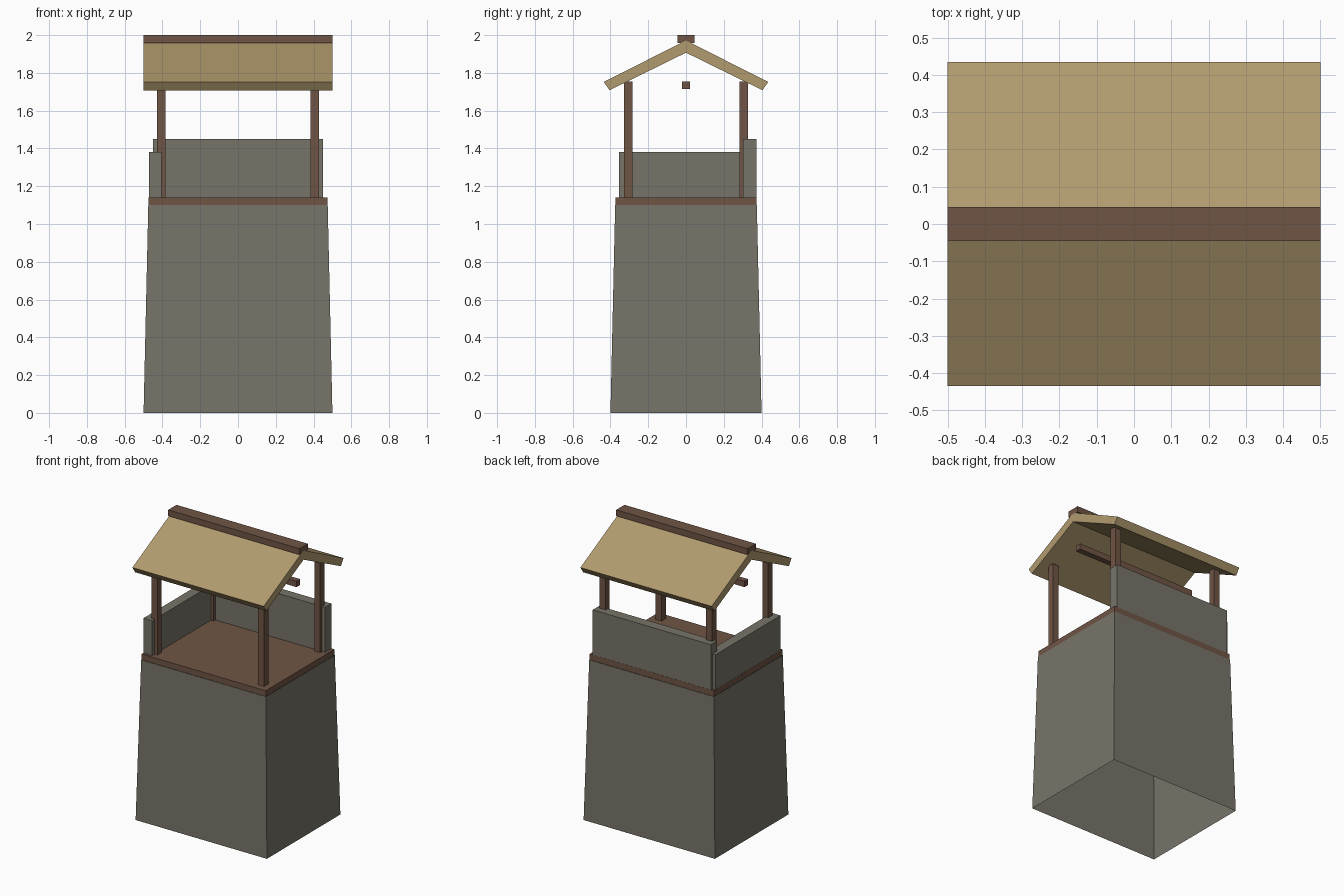
import bpy
import bmesh
from mathutils import Vector

cube = bpy.data.objects.get("Cube")
if cube:
    bpy.data.objects.remove(cube, do_unlink=True)


def make_material(name, rgb):
    mat = bpy.data.materials.new(name)
    mat.use_nodes = True
    mat.diffuse_color = (*rgb, 1)
    mat.node_tree.nodes["Principled BSDF"].inputs["Base Color"].default_value = (*rgb, 1)
    return mat


stone = make_material("grey_stone", (0.185, 0.175, 0.14))
wood = make_material("brown_wood", (0.16, 0.09, 0.06))
thatch = make_material("tan_thatch", (0.44, 0.325, 0.156))


def add_object(name, bm, mat):
    mesh = bpy.data.meshes.new(name)
    bmesh.ops.recalc_face_normals(bm, faces=bm.faces)
    bm.to_mesh(mesh)
    bm.free()
    mesh.materials.append(mat)
    obj = bpy.data.objects.new(name, mesh)
    bpy.context.scene.collection.objects.link(obj)
    return obj


def box(name, low, high, mat):
    """Axis-aligned box between two corners."""
    bm = bmesh.new()
    bmesh.ops.create_cube(bm, size=1)
    low, high = Vector(low), Vector(high)
    bmesh.ops.scale(bm, vec=high - low, verts=bm.verts)
    bmesh.ops.translate(bm, vec=(low + high) / 2, verts=bm.verts)
    return add_object(name, bm, mat)


# Tapered stone shell, open at the bottom
BASE_TOP, FLOOR = 1.1, 1.14
bm = bmesh.new()
bmesh.ops.create_cube(bm, size=1)
for v in bm.verts:
    top = v.co.z > 0
    inset = 0.025 if top else 0
    v.co.x = (0.5 - inset) * (1 if v.co.x > 0 else -1)
    v.co.y = (0.4 - inset) * (1 if v.co.y > 0 else -1)
    v.co.z = BASE_TOP if top else 0
caps = [f for f in bm.faces if abs(f.normal.z) > 0.9]
bmesh.ops.delete(bm, geom=caps, context='FACES_ONLY')
add_object("tower_base", bm, stone)

# Wooden floor and the two parapet walls
box("platform", (-0.473, -0.373, BASE_TOP), (0.473, 0.373, FLOOR), wood)
box("back_wall", (-0.45, 0.303, FLOOR), (0.45, 0.372, 1.45), stone)
box("side_wall", (-0.472, -0.355, FLOOR), (-0.405, 0.355, 1.38), stone)

# Corner posts
HALF = 0.0225
for x, side in ((-0.406, "right"), (0.406, "left")):
    for y, end in ((-0.305, "front"), (0.305, "back")):
        box(f"{end}_{side}_post", (x - HALF, y - HALF, FLOOR),
            (x + HALF, y + HALF, 1.754), wood)

# Gable roof: chevron profile extruded along x
half_profile = [(0.435, 1.752), (0.405, 1.708)]
profile = ([(0, 1.972)] + half_profile + [(0, 1.907)]
           + [(-y, z) for y, z in reversed(half_profile)])
bm = bmesh.new()
left = [bm.verts.new((-0.5, y, z)) for y, z in profile]
right = [bm.verts.new((0.5, y, z)) for y, z in profile]
n = len(profile)
for i in range(n):
    j = (i + 1) % n
    bm.faces.new((left[i], left[j], right[j], right[i]))
for ring in (left, right):
    bm.faces.new(ring[:4])
    bm.faces.new(ring[3:] + ring[:1])
add_object("roof", bm, thatch)

# Ridge cap and the beam under the roof
box("ridge_beam", (-0.5, -0.045, 1.958), (0.5, 0.045, 2.0), wood)
box("cross_beam", (-0.46, -0.02, 1.715), (0.46, 0.02, 1.755), wood)
